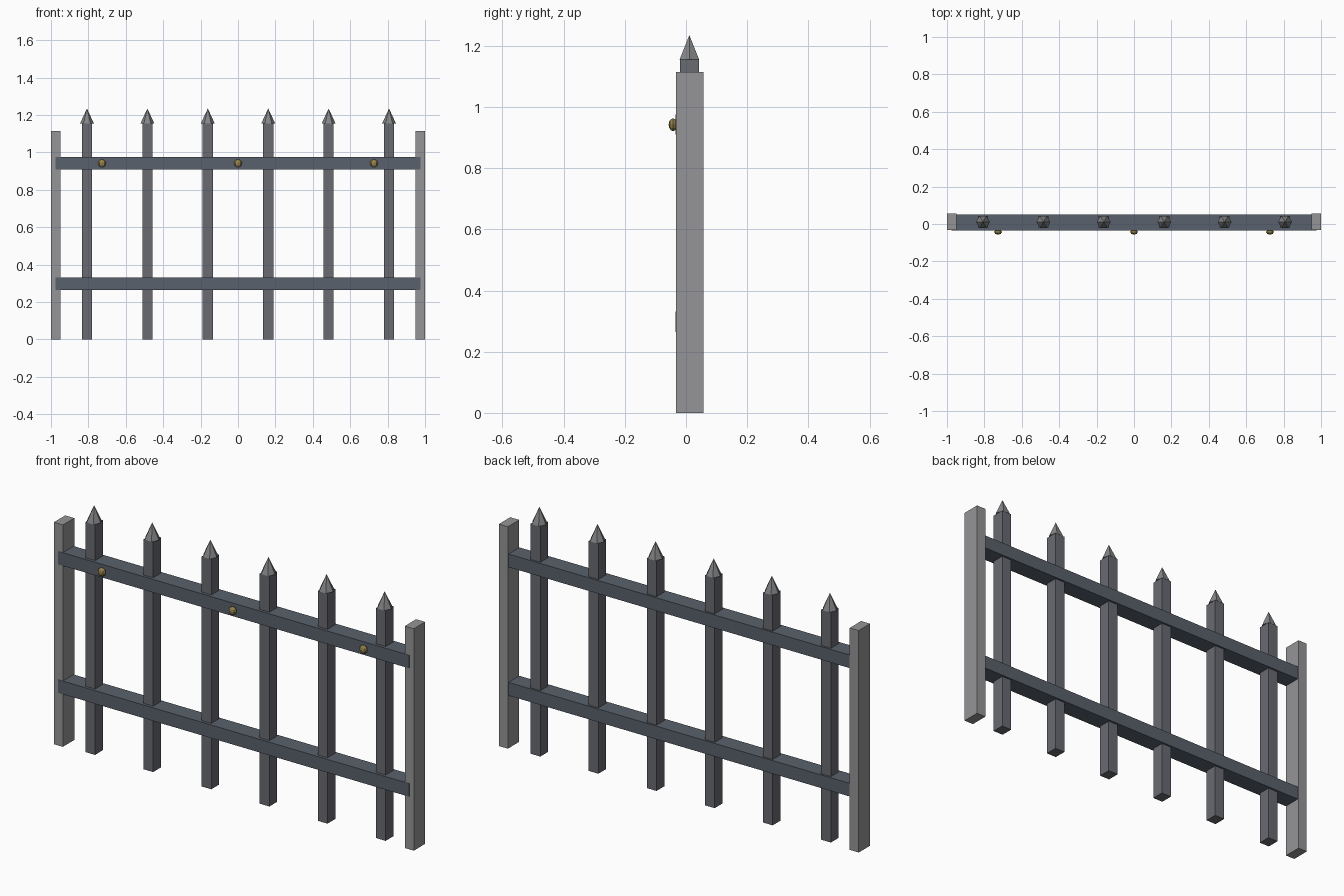
import bpy
import math

if "Cube" in bpy.data.objects:
    bpy.data.objects.remove(bpy.data.objects["Cube"])


def material(name, rgb):
    m = bpy.data.materials.new(name)
    m.diffuse_color = (*rgb, 1)
    m.use_nodes = True
    m.node_tree.nodes["Principled BSDF"].inputs["Base Color"].default_value = m.diffuse_color
    return m


post_grey = material("post_grey", (0.30, 0.30, 0.31))
iron = material("iron", (0.14, 0.145, 0.165))
rail_iron = material("rail_iron", (0.10, 0.12, 0.15))
tip_grey = material("tip_grey", (0.23, 0.235, 0.24))
brass = material("brass", (0.30, 0.22, 0.07))


def finish(name, mat):
    ob = bpy.context.object
    ob.name = name
    ob.data.materials.append(mat)
    return ob


def box(name, mat, x, y, z):
    """Box from (min, max) pairs."""
    lo, hi = zip(x, y, z)
    bpy.ops.mesh.primitive_cube_add(
        size=1, location=[(a + b) / 2 for a, b in zip(lo, hi)])
    ob = finish(name, mat)
    ob.scale = [b - a for a, b in zip(lo, hi)]
    return ob


# End posts
for side, x0 in (("left", -1.0), ("right", 0.95)):
    box(f"end_post_{side}", post_grey, (x0, x0 + 0.05), (-0.033, 0.057), (0, 1.115))

# Horizontal rails, slightly proud of the post fronts
for name, z0 in (("lower_rail", 0.265), ("upper_rail", 0.91)):
    box(name, rail_iron, (-0.975, 0.975), (-0.0345, 0.052), (z0, z0 + 0.066))

# Pickets with six-sided pointed tips
PY = 0.011
for i in range(6):
    x = (i - 2.5) * 0.323
    box(f"picket_{i + 1}", iron, (x - 0.027, x + 0.027), (PY - 0.031, PY + 0.031), (0, 1.155))
    bpy.ops.mesh.primitive_cone_add(
        vertices=6, radius1=0.037, depth=0.08,
        location=(x, PY, 1.195), rotation=(0, 0, math.radians(30)))
    finish(f"picket_tip_{i + 1}", tip_grey)

# Brass studs on the upper rail
for i, x in enumerate((-0.727, 0, 0.727)):
    bpy.ops.mesh.primitive_uv_sphere_add(
        segments=8, ring_count=6, radius=0.021, location=(x, -0.0425, 0.942))
    finish(f"stud_{i + 1}", brass).scale.y = 0.68
